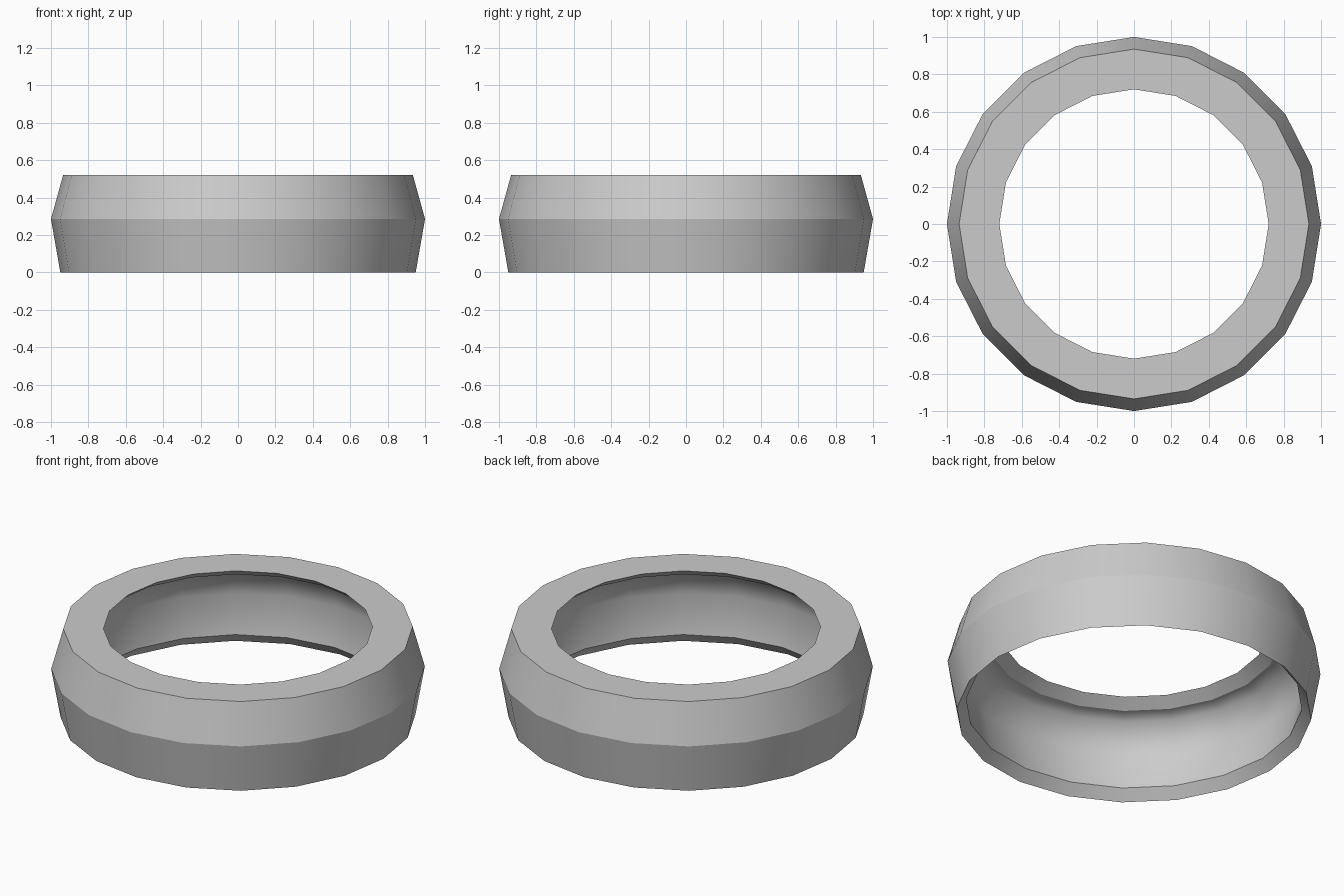
import bpy, bmesh, math

if "Cube" in bpy.data.objects:
    bpy.data.objects.remove(bpy.data.objects["Cube"])

SIDES = 20
# Ring cross-section: (radius, height, sharp edge?)
PROFILE = [
    (0.95, 0.00, True),    # outer foot
    (1.00, 0.285, True),   # widest crease
    (0.935, 0.52, True),   # outer top edge
    (0.72, 0.52, True),    # lip of the opening
    (0.785, 0.47, True),   # underside of the lip
    (0.885, 0.46, False),  # inside top corner
    (0.94, 0.285, False),  # inside widest line
    (0.90, 0.06, True),    # inside foot bevel
]


def lathe(name, profile, sides):
    bm = bmesh.new()
    rings = []
    for r, z, _ in profile:
        rings.append([bm.verts.new((r * math.cos(math.tau * i / sides),
                                    r * math.sin(math.tau * i / sides), z))
                      for i in range(sides)])
    n = len(profile)
    for k in range(n):
        a, b = rings[k], rings[(k + 1) % n]
        for i in range(sides):
            j = (i + 1) % sides
            bm.faces.new((a[i], a[j], b[j], b[i])).smooth = True
    # Keep the chosen rings crisp
    for ring, (_, _, sharp) in zip(rings, profile):
        for i in range(sides):
            bm.edges.get((ring[i], ring[(i + 1) % sides])).smooth = not sharp
    bmesh.ops.recalc_face_normals(bm, faces=bm.faces[:])
    mesh = bpy.data.meshes.new(name)
    bm.to_mesh(mesh)
    bm.free()
    obj = bpy.data.objects.new(name, mesh)
    bpy.context.collection.objects.link(obj)
    return obj


# Hollow ring shell
lathe("ring_shell", PROFILE, SIDES)
